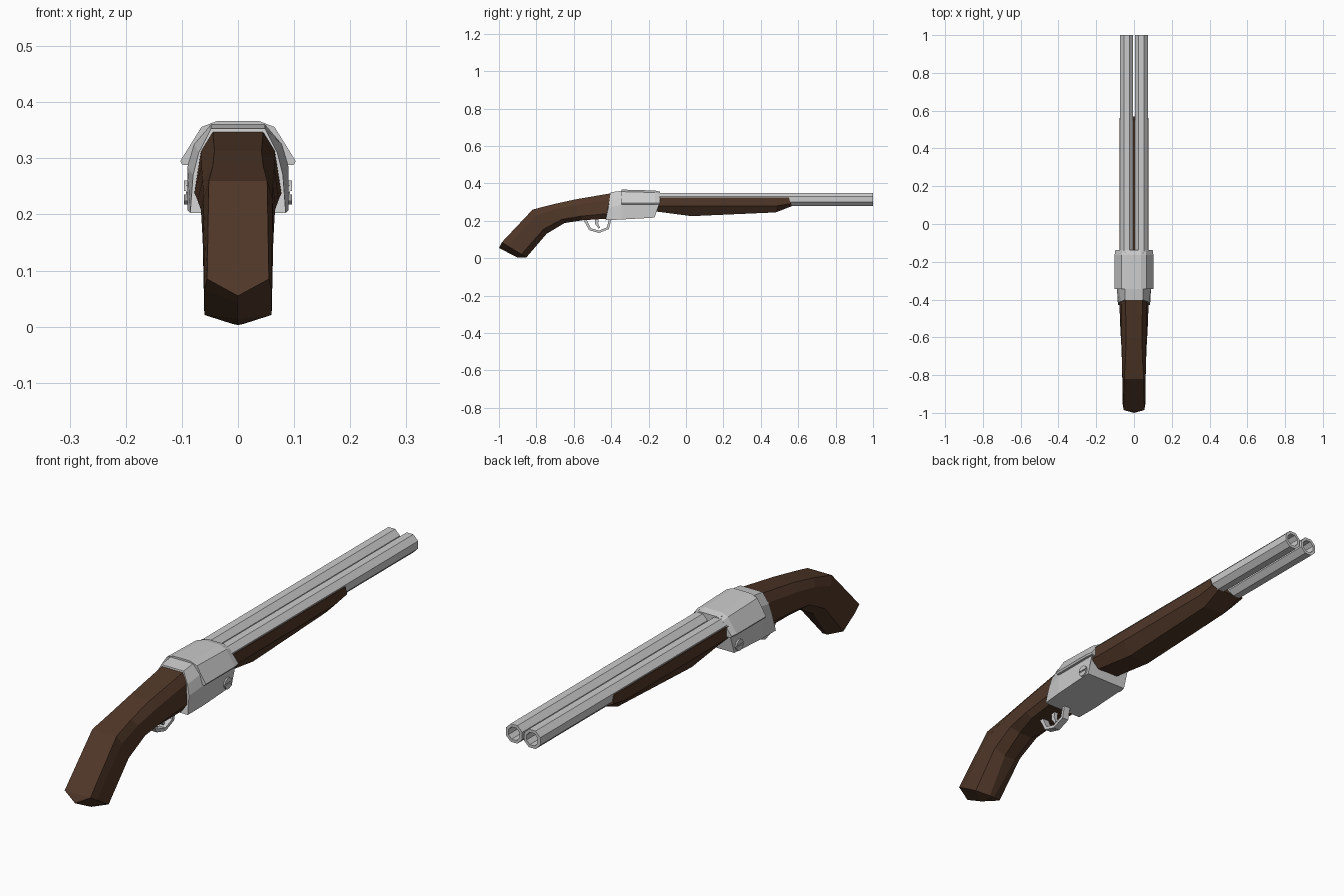
import bpy, bmesh
from math import cos, sin, pi

wood = bpy.data.materials.new("dark_wood")
wood.diffuse_color = (0.08, 0.038, 0.021, 1)


def finish(name, bm, mat=None):
    bmesh.ops.remove_doubles(bm, verts=bm.verts, dist=0.0005)
    bmesh.ops.recalc_face_normals(bm, faces=bm.faces)
    me = bpy.data.meshes.new(name)
    bm.to_mesh(me)
    bm.free()
    ob = bpy.data.objects.new(name, me)
    bpy.context.collection.objects.link(ob)
    if mat:
        me.materials.append(mat)
    return ob


def loft(name, rings, mat=None, cap_start=True, cap_end=True):
    bm = bmesh.new()
    vs = [[bm.verts.new(p) for p in r] for r in rings]
    n = len(vs[0])
    for a, b in zip(vs, vs[1:]):
        for i in range(n):
            j = (i + 1) % n
            bm.faces.new((a[i], a[j], b[j], b[i]))
    if cap_start:
        bm.faces.new(vs[0])
    if cap_end:
        bm.faces.new(vs[-1])
    return finish(name, bm, mat)


def sym(half):
    return half + [(-x, y, z) for x, y, z in reversed(half)]


def prism(name, outline, x0, x1):
    return loft(name, [[(x, y, z) for y, z in outline] for x in (x0, x1)])


# Twin octagonal barrels with open muzzles
def octagon(cx, y, apothem):
    r = apothem / cos(pi / 8)
    return [(cx + r * cos(pi / 8 + i * pi / 4), y,
             0.315 + r * sin(pi / 8 + i * pi / 4)) for i in range(8)]


for side, cx in (("right", 0.039), ("left", -0.039)):
    loft(side + "_barrel", [octagon(cx, -0.25, 0.035), octagon(cx, 1, 0.035),
                            octagon(cx, 1, 0.024), octagon(cx, 0.9, 0.024)])

# Wooden fore-end: y at top, y at bottom, bottom z, half widths
rings = []
for yt, yb, zb, w, b in ((-0.16, -0.16, 0.25, 0.078, 0.045),
                         (0.03, 0.03, 0.225, 0.078, 0.045),
                         (0.49, 0.48, 0.245, 0.078, 0.045),
                         (0.55, 0.57, 0.28, 0.077, 0.05)):
    rings.append(sym([(w, yt, 0.325), (w, (yt + yb) / 2, max(0.28, zb + 0.012)), (b, yb, zb)]))
loft("fore_end", rings, wood)

# Pistol-grip stock: top point, bottom point, half widths top / shoulder / lower / bottom
stations = (((-0.39, 0.349), (-0.41, 0.212), 0.045, 0.066, 0.078, 0.06),
            ((-0.60, 0.313), (-0.553, 0.203), 0.042, 0.065, 0.072, 0.05),
            ((-0.72, 0.286), (-0.65, 0.188), 0.045, 0.063, 0.066, 0.03),
            ((-0.82, 0.26), (-0.746, 0.13), 0.052, 0.062, 0.063, 0.025),
            ((-0.985, 0.085), (-0.853, 0.005), 0.055, 0.06, 0.06, 0.01),
            ((-1.0, 0.055), (-0.90, 0.003), 0, 0, 0, 0))
rings = []
for (ty, tz), (by, bz), *widths in stations:
    rings.append(sym([(w, ty + (by - ty) * t, tz + (bz - tz) * t)
                      for w, t in zip(widths, (0, 0.25, 0.8, 1))]))
loft("stock", rings, wood, cap_end=False)

# Receiver body, tapering to the stock and slanted at the front
loft("receiver_body", [
    sym([(0.048, -0.402, 0.353), (0.07, -0.41, 0.31), (0.08, -0.415, 0.27), (0.085, -0.43, 0.203)]),
    sym([(0.048, -0.345, 0.36), (0.078, -0.345, 0.325), (0.09, -0.345, 0.285), (0.09, -0.345, 0.207)]),
    sym([(0.048, -0.15, 0.355), (0.078, -0.15, 0.325), (0.09, -0.145, 0.285), (0.09, -0.168, 0.217)])])

# Faceted top cover flaring out over the body
loft("receiver_cover", [
    sym([(0.036, y, zt), (w1, y, zt - 0.011), (w2, y, 0.295), (w2 - 0.004, y, 0.288), (0.085, y, 0.288)])
    for y, zt, w1, w2 in ((-0.345, 0.367, 0.065, 0.103), (-0.165, 0.362, 0.065, 0.103),
                          (-0.138, 0.355, 0.061, 0.099))])

# Slotted pivot screws on both sides
for side, s in (("right", 1), ("left", -1)):
    full = [(-0.195 + 0.022 * cos(i * pi / 5), 0.239 + 0.022 * sin(i * pi / 5)) for i in range(10)]
    prism(side + "_screw_base", full, s * 0.085, s * 0.0925)
    for half, k in (("upper", 1), ("lower", -1)):
        arc = [(-0.195 + 0.022 * cos(a), 0.239 + k * max(0.003, 0.022 * sin(a)))
               for a in [0.14 + i * (pi - 0.28) / 5 for i in range(6)]]
        prism(f"{side}_screw_{half}_half", arc, s * 0.09, s * 0.096)

# Trigger guard loop and trigger
prism("trigger_guard", [(-0.55, 0.208), (-0.518, 0.15), (-0.465, 0.135), (-0.412, 0.156), (-0.40, 0.208),
                        (-0.412, 0.208), (-0.423, 0.165), (-0.465, 0.148), (-0.509, 0.16), (-0.532, 0.208)],
      -0.014, 0.014)
prism("trigger", [(-0.487, 0.212), (-0.487, 0.185), (-0.468, 0.158), (-0.460, 0.163),
                  (-0.470, 0.187), (-0.466, 0.212)], -0.008, 0.008)
